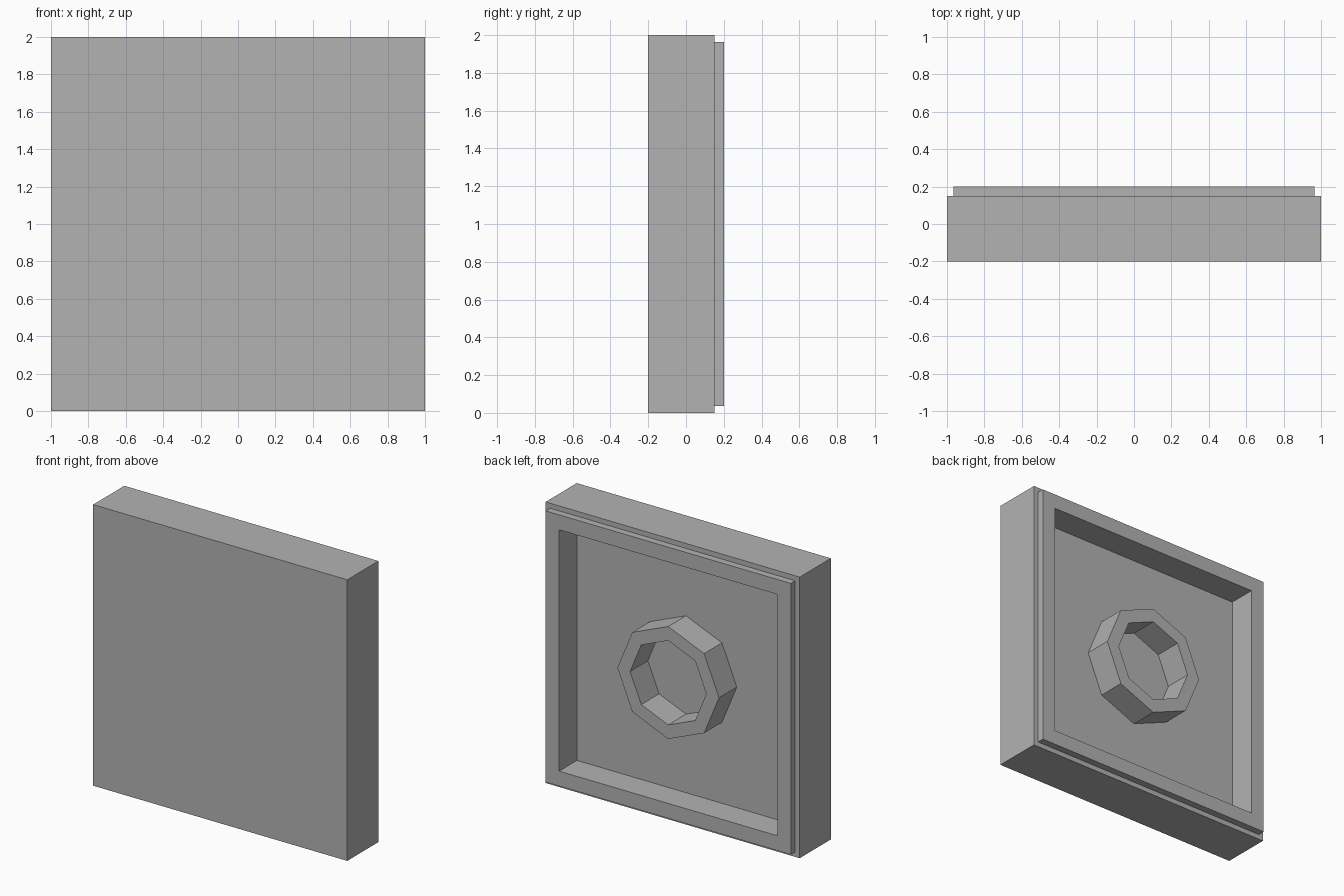
import bpy, bmesh, math
from mathutils import Vector, Matrix

cube = bpy.data.objects.get("Cube")
if cube:
    bpy.data.objects.remove(cube, do_unlink=True)

# One plain grey material
GREY = (0.45, 0.45, 0.45, 1)
grey = bpy.data.materials.new("plain grey")
grey.use_nodes = True
grey.diffuse_color = GREY
grey.node_tree.nodes["Principled BSDF"].inputs["Base Color"].default_value = GREY

CENTRE = Vector((0, 0, 1))


def add_object(name, bm):
    mesh = bpy.data.meshes.new(name)
    bm.to_mesh(mesh)
    bm.free()
    mesh.materials.append(grey)
    obj = bpy.data.objects.new(name, mesh)
    obj.location = CENTRE
    bpy.context.collection.objects.link(obj)
    return obj


# Square block with a stepped rim and a recessed floor on the back
bm = bmesh.new()
bmesh.ops.create_cube(bm, size=1)
bmesh.ops.scale(bm, vec=(2, 0.35, 2), verts=bm.verts)
bmesh.ops.translate(bm, vec=(0, -0.025, 0), verts=bm.verts)
bm.faces.ensure_lookup_table()
back = max(bm.faces, key=lambda f: f.calc_center_median().y)
for inset, rise in ((0.05, 0.05), (0.15, -0.2)):
    bmesh.ops.inset_region(bm, faces=[back], thickness=inset)
    # A fresh inset turns the shifted face into a wall-bounded step
    back = bmesh.ops.extrude_discrete_faces(bm, faces=[back])["faces"][0]
    bmesh.ops.translate(bm, vec=(0, rise, 0), verts=back.verts)
bmesh.ops.recalc_face_normals(bm, faces=bm.faces)
add_object("recessed_block", bm)

# Eight-sided hollow boss standing on the recessed floor
bm = bmesh.new()
profile = [bm.verts.new((0, y, r)) for r, y in
           ((0.3, 0), (0.3, 0.2), (0.4, 0.2), (0.4, 0))]
edges = [bm.edges.new(pair) for pair in zip(profile, profile[1:])]
bmesh.ops.spin(bm, geom=profile + edges, cent=(0, 0, 0), axis=(0, 1, 0),
               angle=math.tau, steps=8, use_duplicate=False)
bmesh.ops.remove_doubles(bm, verts=bm.verts, dist=0.001)
bmesh.ops.recalc_face_normals(bm, faces=bm.faces)
top = max(bm.faces, key=lambda f: f.calc_center_median().y)
if top.normal.y < 0:
    bmesh.ops.reverse_faces(bm, faces=bm.faces)
add_object("octagonal_boss", bm)
